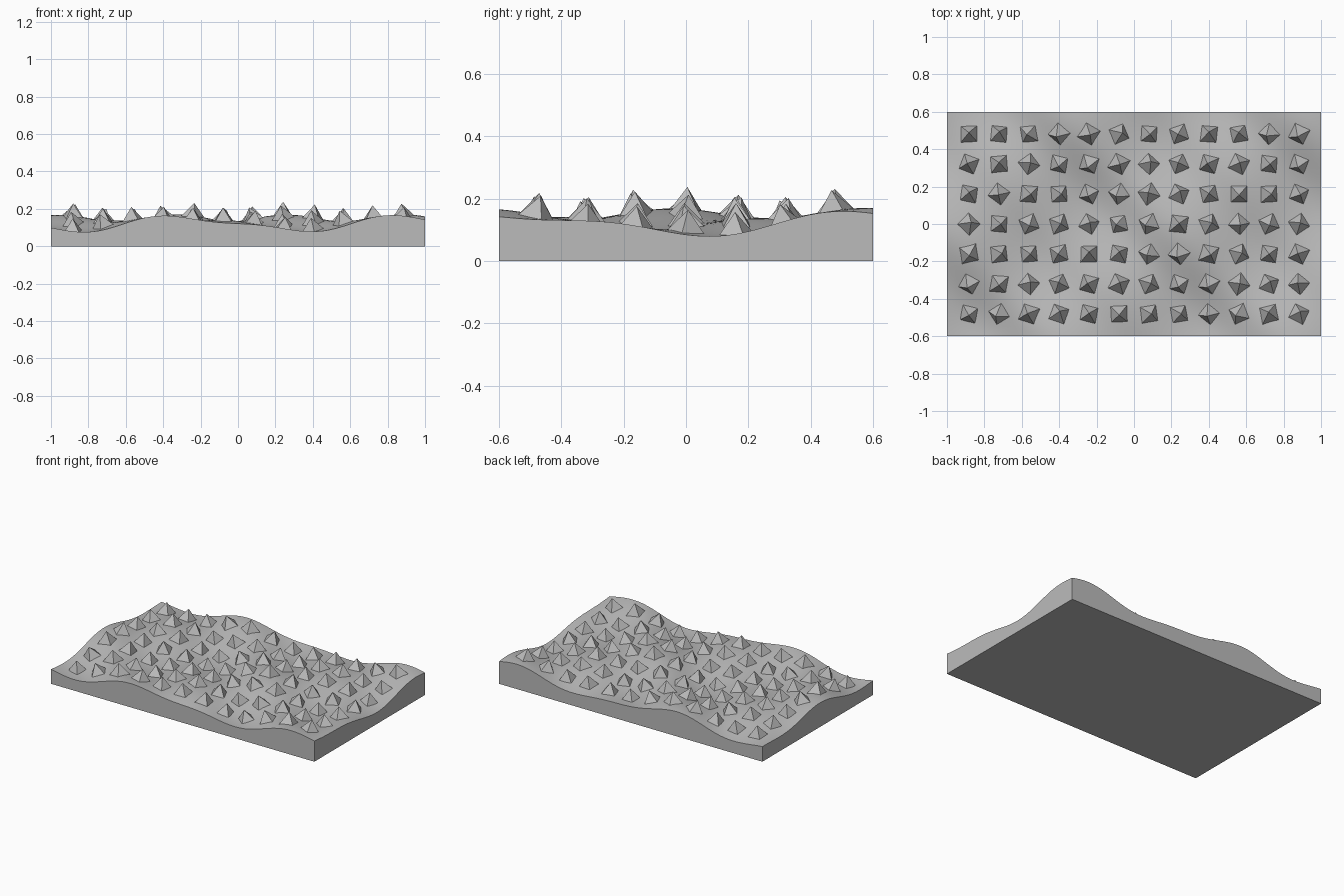
import bpy, bmesh, math, random
from mathutils import Matrix, Vector

random.seed(4)
HALF_X, HALF_Y = 1.0, 0.6
COLS, ROWS, PITCH = 12, 7, 0.1604
WAVE = 2 * math.pi / 1.2

if "Cube" in bpy.data.objects:
    bpy.data.objects.remove(bpy.data.objects["Cube"])

grey = bpy.data.materials.new("stone grey")
grey.use_nodes = True
colour = (0.5, 0.5, 0.5, 1)
grey.diffuse_color = colour
grey.node_tree.nodes["Principled BSDF"].inputs["Base Color"].default_value = colour


def height(x, y):
    """Rolling ground: one broad wave plus a finer diagonal ripple."""
    broad = 0.036 * math.sin(WAVE * x) * math.cos(WAVE * y)
    ripple = 0.014 * math.sin(10.2 * x + 9.8 * (y + HALF_Y))
    return 0.121 + broad + ripple


def normal(x, y, e=0.01):
    return Vector((height(x - e, y) - height(x + e, y),
                   height(x, y - e) - height(x, y + e), 2 * e)).normalized()


def make_object(name, bm):
    mesh = bpy.data.meshes.new(name)
    bm.to_mesh(mesh)
    bm.free()
    mesh.materials.append(grey)
    obj = bpy.data.objects.new(name, mesh)
    bpy.context.collection.objects.link(obj)
    return obj


# Wavy slab: a subdivided top with straight skirts and a flat underside
bm = bmesh.new()
bmesh.ops.create_grid(bm, x_segments=80, y_segments=48, size=1,
                      matrix=Matrix.Diagonal((HALF_X, HALF_Y, 1, 1)))
rim = [e for e in bm.edges if e.is_boundary]
for v in bm.verts:
    v.co.z = height(v.co.x, v.co.y)
skirt = bmesh.ops.extrude_edge_only(bm, edges=rim)["geom"]
for v in skirt:
    if isinstance(v, bmesh.types.BMVert):
        v.co.z = 0
bmesh.ops.holes_fill(bm, edges=[e for e in bm.edges if e.is_boundary], sides=0)
bmesh.ops.recalc_face_normals(bm, faces=bm.faces)
slab = make_object("wavy_slab", bm)
bpy.context.view_layer.objects.active = slab
slab.select_set(True)
bpy.ops.object.shade_smooth_by_angle(angle=math.radians(40))

# Pyramid studs: standing along the ground normal, each slightly turned
bm = bmesh.new()
for row in range(ROWS):
    for col in range(COLS):
        x = (col - (COLS - 1) / 2) * PITCH
        y = (row - (ROWS - 1) / 2) * PITCH
        tilt = normal(x, y).to_track_quat("Z", "Y").to_matrix().to_4x4()
        turn = Matrix.Rotation(math.pi / 4 + random.uniform(-0.12, 0.12), 4, "Z")
        place = Matrix.Translation((x, y, height(x, y)))
        lift = Matrix.Translation((0, 0, 0.03))
        bmesh.ops.create_cone(bm, cap_ends=True, segments=4, radius1=0.068,
                              radius2=0, depth=0.08, matrix=place @ tilt @ lift @ turn)
make_object("pyramid_studs", bm)
